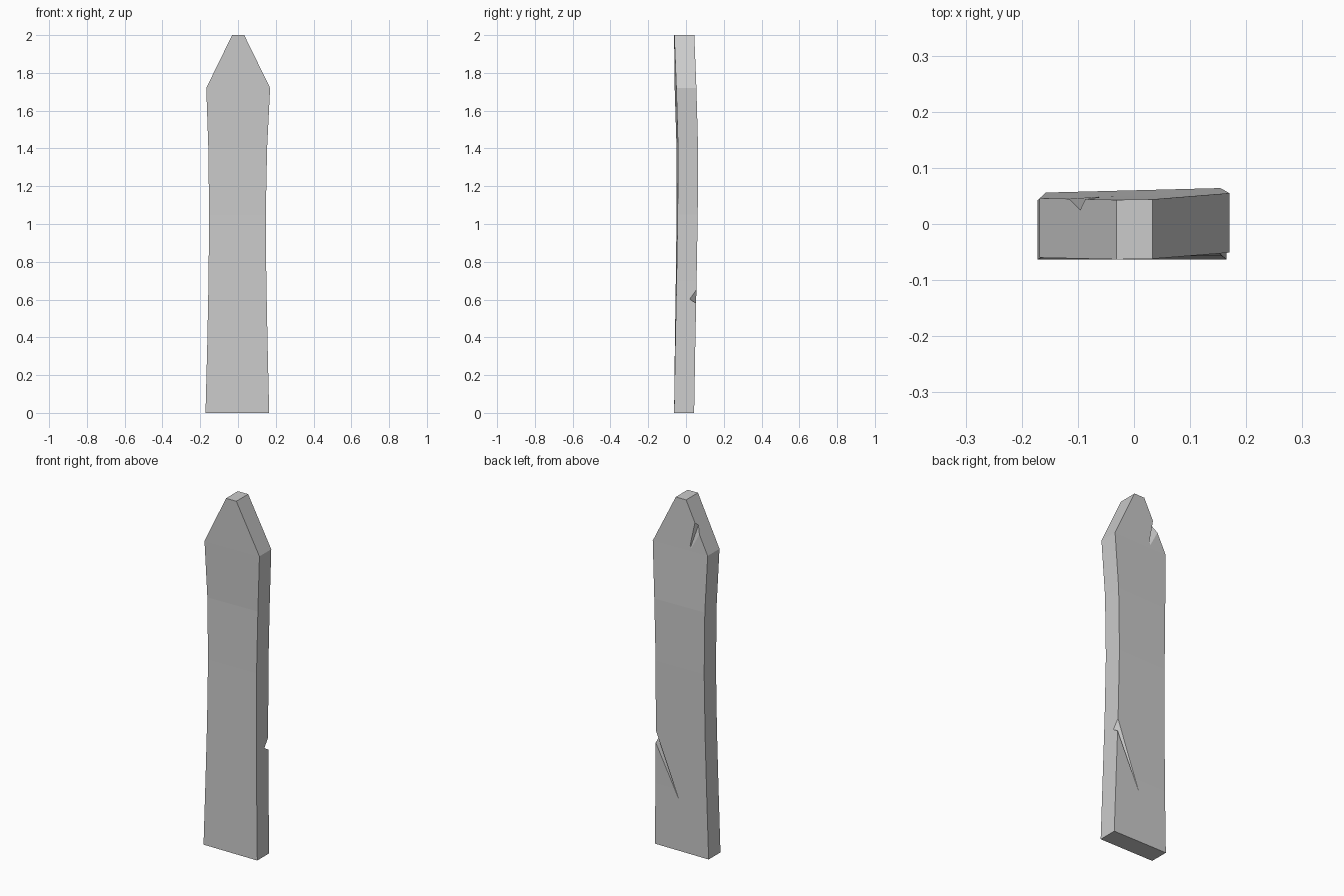
import bpy, bmesh
from mathutils import Vector

if "Cube" in bpy.data.objects:
    bpy.data.objects.remove(bpy.data.objects["Cube"])

HALF = 0.053  # half the board thickness

# Cross-sections: z, left x, right x, depth centre at left and right edge (bow and twist)
rings = [
    (0.00, -0.172, 0.165, -0.010, -0.010),
    (0.35, -0.163, 0.157, -0.006, -0.004),
    (0.70, -0.156, 0.150, -0.001, 0.003),
    (1.05, -0.153, 0.147, 0.003, 0.009),
    (1.40, -0.157, 0.154, 0.003, 0.011),
    (1.72, -0.168, 0.170, -0.007, 0.002),
    (2.00, -0.031, 0.033, -0.010, -0.009),
]


def mesh_object(name, bm):
    bmesh.ops.recalc_face_normals(bm, faces=bm.faces[:])
    mesh = bpy.data.meshes.new(name)
    bm.to_mesh(mesh)
    bm.free()
    obj = bpy.data.objects.new(name, mesh)
    bpy.context.collection.objects.link(obj)
    return obj


# Bowed board with pointed top
bm = bmesh.new()
loops = []
for z, xl, xr, yl, yr in rings:
    corners = [(xl, yl - HALF), (xr, yr - HALF), (xr, yr + HALF), (xl, yl + HALF)]
    loops.append([bm.verts.new((x, y, z)) for x, y in corners])
for a, b in zip(loops, loops[1:]):
    for i in range(4):
        j = (i + 1) % 4
        bm.faces.new((a[i], a[j], b[j], b[i]))
bm.faces.new(loops[0])
bm.faces.new(loops[-1])
plank = mesh_object("fence_plank", bm)


def cut_split(name, tip, side_a, side_b, keel):
    """Cut a V-shaped split that opens at the board edge and runs out at tip."""
    tip, a, b, d = map(Vector, (tip, side_a, side_b, keel))
    ends = [d, d + (a - d) * 2, d + (b - d) * 2]
    bm = bmesh.new()
    verts = [bm.verts.new(tip)]
    verts += [bm.verts.new(tip + (p - tip) * 1.4) for p in ends]
    for tri in ((0, 1, 2), (0, 2, 3), (0, 3, 1), (1, 2, 3)):
        bm.faces.new([verts[i] for i in tri])
    cutter = mesh_object(name, bm)
    cutter.hide_render = True
    cutter.hide_set(True)
    mod = plank.modifiers.new(name, "BOOLEAN")
    mod.operation = "DIFFERENCE"
    mod.solver = "EXACT"
    mod.object = cutter


# Splits in the back face: lower right edge and upper left slope
cut_split("lower_split_cutter", (0.01, 0.047, 0.29),
          (0.151, 0.054, 0.65), (0.152, 0.053, 0.58), (0.151, 0.02, 0.60))
cut_split("upper_split_cutter", (-0.057, 0.046, 1.73),
          (-0.115, 0.044, 1.83), (-0.087, 0.044, 1.886), (-0.096, 0.025, 1.868))
